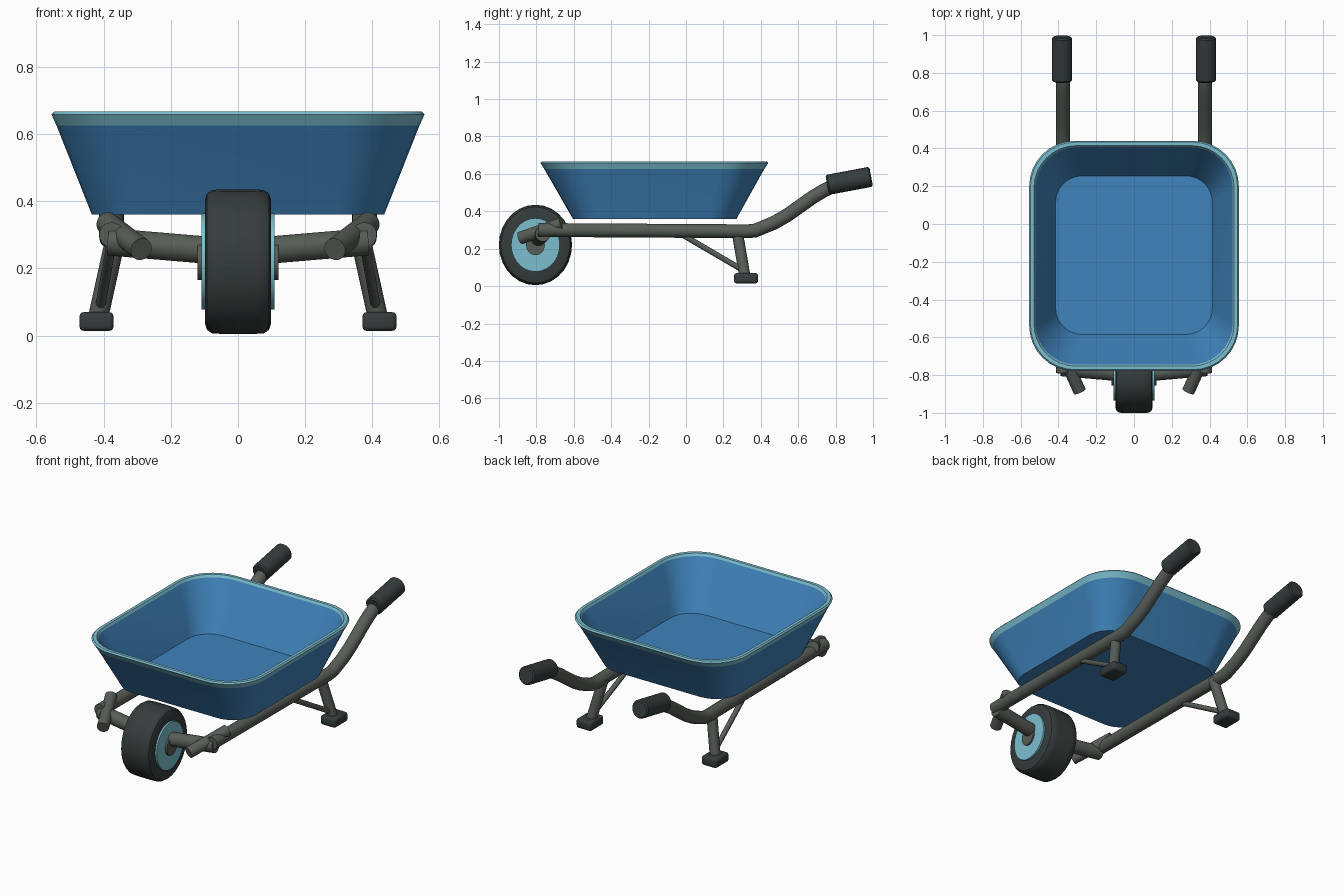
import bpy, bmesh, math
from mathutils import Vector, Matrix

cube = bpy.data.objects.get("Cube")
if cube:
    bpy.data.objects.remove(cube, do_unlink=True)


def material(name, rgb):
    mat = bpy.data.materials.new(name)
    mat.use_nodes = True
    mat.diffuse_color = (*rgb, 1)
    mat.node_tree.nodes["Principled BSDF"].inputs["Base Color"].default_value = (*rgb, 1)
    return mat


BLUE = material("tray blue", (0.05, 0.23, 0.50))
LIGHT = material("light blue", (0.20, 0.52, 0.63))
GREY = material("frame grey", (0.095, 0.11, 0.095))
DARK = material("dark rubber", (0.036, 0.046, 0.045))


def finish(name, bm, mats, angle=35):
    bmesh.ops.recalc_face_normals(bm, faces=bm.faces)
    mesh = bpy.data.meshes.new(name)
    bm.to_mesh(mesh)
    bm.free()
    for mat in mats:
        mesh.materials.append(mat)
    obj = bpy.data.objects.new(name, mesh)
    bpy.context.collection.objects.link(obj)
    bpy.ops.object.select_all(action='DESELECT')
    obj.select_set(True)
    bpy.context.view_layer.objects.active = obj
    bpy.ops.object.shade_smooth_by_angle(angle=math.radians(angle))
    return obj


def skin(bm, rings, closed=False):
    """Join rings of points with quads; cap both ends unless closed."""
    loops = [[bm.verts.new(p) for p in ring] for ring in rings]
    n = len(loops[0])
    bands = list(zip(loops, loops[1:] + loops[:1] if closed else loops[1:]))
    for index, (a, b) in enumerate(bands):
        for i in range(n):
            j = (i + 1) % n
            face = bm.faces.new((a[i], a[j], b[j], b[i]))
            face.material_index = 1 if index in RIM_BANDS else 0
    if not closed:
        bm.faces.new(loops[0])
        bm.faces.new(loops[-1])


RIM_BANDS = ()


def tube(name, points, radius, mat, sides=20, bevel=0.0):
    """Round bar following a path, with mitred bends."""
    pts = [Vector(p) for p in points]
    rings = []
    for i, p in enumerate(pts):
        before = (p - pts[i - 1]).normalized() if i else None
        after = (pts[i + 1] - p).normalized() if i < len(pts) - 1 else None
        d = ((before or after) + (after or before)).normalized()
        u = d.orthogonal().normalized() if abs(d.x) > 0.9 else Vector((1, 0, 0))
        u = (u - d * u.dot(d)).normalized()
        v = d.cross(u)
        ring = lambda r, shift: [p + d * shift + r * (u * math.cos(t) + v * math.sin(t))
                                 for t in (2 * math.pi * k / sides for k in range(sides))]
        if bevel and i == 0:
            rings += [ring(radius - bevel, 0), ring(radius, bevel)]
        elif bevel and i == len(pts) - 1:
            rings += [ring(radius, -bevel), ring(radius - bevel, 0)]
        else:
            rings.append(ring(radius, 0))
    bm = bmesh.new()
    skin(bm, rings)
    return finish(name, bm, [mat])


def rounded_rect(hx, y0, y1, r, z, steps=8):
    ring = []
    corners = ((hx - r, y1 - r), (r - hx, y1 - r), (r - hx, y0 + r), (hx - r, y0 + r))
    for q, (cx, cy) in enumerate(corners):
        for k in range(steps + 1):
            t = math.pi / 2 * (q + k / steps)
            ring.append((cx + r * math.cos(t), cy + r * math.sin(t), z))
    return ring


# Tray: one shell up the outside, over the rim and down to the inner floor
RIM_BANDS = (1, 2, 3, 4)
bm = bmesh.new()
skin(bm, [
    rounded_rect(0.435, -0.605, 0.270, 0.15, 0.360),
    rounded_rect(0.540, -0.757, 0.418, 0.23, 0.625),
    rounded_rect(0.555, -0.778, 0.440, 0.24, 0.658),
    rounded_rect(0.548, -0.771, 0.433, 0.235, 0.666),
    rounded_rect(0.530, -0.753, 0.415, 0.225, 0.666),
    rounded_rect(0.522, -0.745, 0.407, 0.22, 0.652),
    rounded_rect(0.415, -0.585, 0.255, 0.14, 0.380),
])
finish("tray", bm, [BLUE, LIGHT])
RIM_BANDS = ()

# Wheel: slightly flattened tyre turned round the x axis
WHEEL_Y, WHEEL_Z, SQUASH = -0.805, 0.22, 0.91


def turned(name, profile, mat, sides=28):
    bm = bmesh.new()
    rings = [[(x, WHEEL_Y + SQUASH * r * math.cos(t), WHEEL_Z + r * math.sin(t))
              for t in (2 * math.pi * k / sides for k in range(sides))]
             for x, r in profile]
    skin(bm, rings)
    return finish(name, bm, [mat])


half = [(0.098, 0.12), (0.098, 0.185), (0.092, 0.203), (0.078, 0.213), (0.05, 0.215)]
turned("tyre", half + [(-x, r) for x, r in reversed(half)], DARK)
turned("wheel_disc", [(-0.109, 0.143), (0.109, 0.143)], LIGHT)
turned("hub", [(-0.12, 0.055), (0.12, 0.055)], GREY)

# Frame: each part repeated on both sides
for side, s in (("left", 1), ("right", -1)):
    x = 0.376 * s
    tube(side + "_rail", [(x, -0.79, 0.30), (x, 0.33, 0.293), (x, 0.37, 0.297),
                          (x, 0.47, 0.338), (x, 0.54, 0.378), (x, 0.68, 0.477),
                          (x, 0.74, 0.513), (x, 0.80, 0.54), (x, 0.85, 0.553)],
         0.037, GREY)
    tube(side + "_grip", [(s * 0.381, 0.755, 0.541), (s * 0.381, 0.99, 0.585)],
         0.054, DARK, bevel=0.008)
    tube(side + "_axle_bar", [(s * 0.10, -0.79, 0.255), (s * 0.385, -0.765, 0.279)],
         0.041, GREY)
    tube(side + "_front_peg", [(s * 0.39, -0.66, 0.335), (s * 0.288, -0.885, 0.257)],
         0.034, GREY)
    tube(side + "_leg", [(s * 0.362, 0.272, 0.30), (s * 0.417, 0.315, 0.05)],
         0.030, GREY)
    tube(side + "_strut", [(s * 0.376, -0.02, 0.275), (s * 0.41, 0.305, 0.085)],
         0.015, GREY, sides=12)

    # Rounded foot block
    bm = bmesh.new()
    place = Matrix.Translation((s * 0.421, 0.321, 0.042)) @ Matrix.Diagonal((0.102, 0.128, 0.056, 1))
    bmesh.ops.create_cube(bm, size=1, matrix=place)
    bmesh.ops.bevel(bm, geom=bm.edges[:], offset=0.014, segments=3, profile=0.5, affect='EDGES')
    finish(side + "_foot", bm, [DARK])
